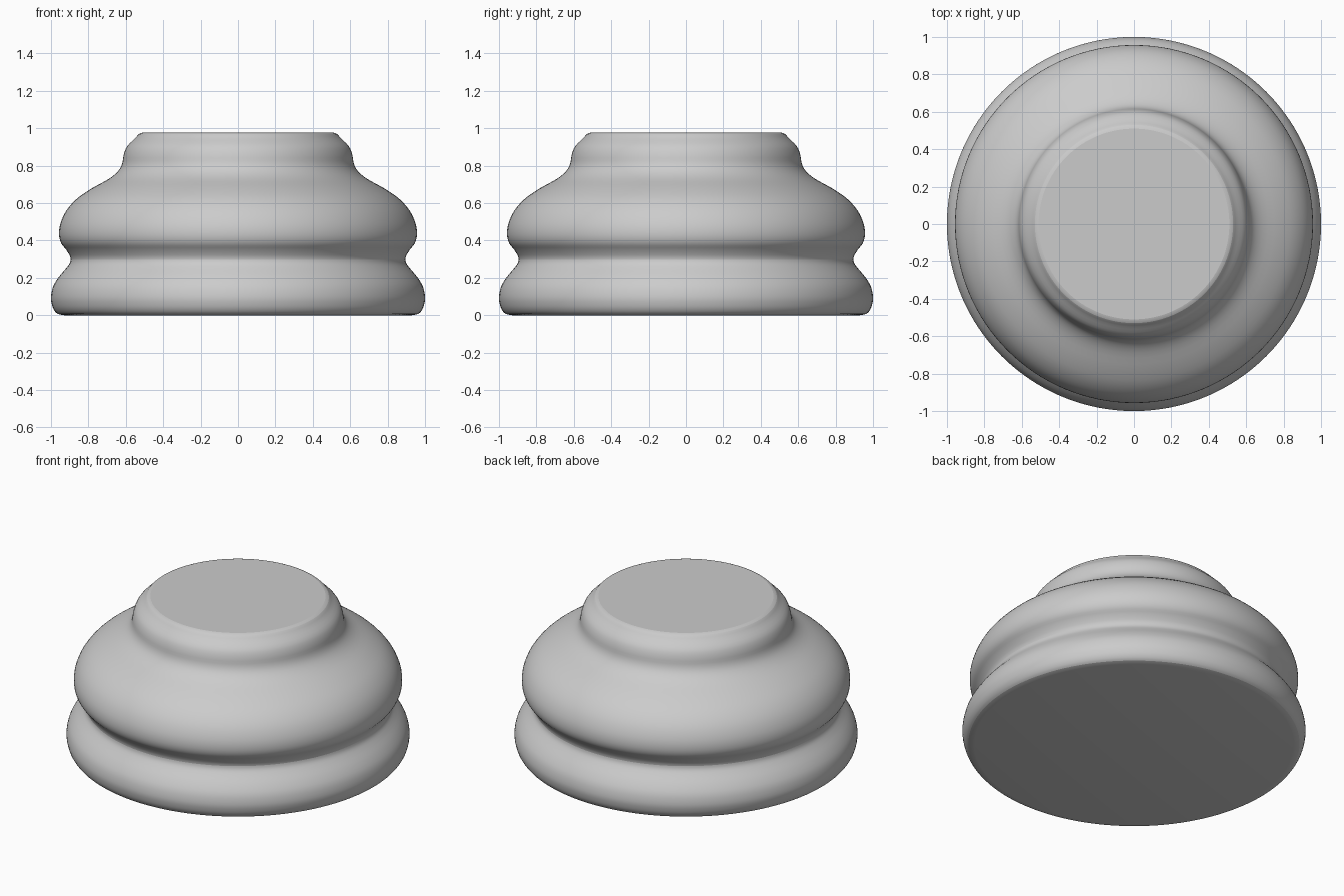
import bpy, bmesh
from math import tau, radians
from mathutils import Vector

if "Cube" in bpy.data.objects:
    bpy.data.objects.remove(bpy.data.objects["Cube"])

# Outer profile (radius, height), from the bottom rim to the top rim
profile = [(0.93, 0.0), (0.965, 0.008), (0.985, 0.03), (0.996, 0.06), (1.0, 0.10),
           (0.988, 0.155), (0.958, 0.205), (0.92, 0.25), (0.899, 0.28), (0.896, 0.31),
           (0.918, 0.35), (0.945, 0.385), (0.957, 0.43), (0.95, 0.49), (0.918, 0.56),
           (0.86, 0.625), (0.78, 0.68), (0.69, 0.73), (0.642, 0.77), (0.62, 0.81),
           (0.611, 0.86), (0.592, 0.905), (0.55, 0.947), (0.53, 0.969), (0.51, 0.977)]


def smooth_curve(points, steps):
    """Catmull-Rom curve through the points."""
    p = [Vector(q) for q in points]
    p = [p[0]] + p + [p[-1]]
    out = []
    for a, b, c, d in zip(p, p[1:], p[2:], p[3:]):
        for i in range(steps):
            t = i / steps
            out.append(0.5 * (2 * b + (c - a) * t + (2 * a - 5 * b + 4 * c - d) * t * t
                              + (3 * b - a - 3 * c + d) * t ** 3))
    return out + [p[-1]]


# Turned body: the profile revolved around z, closed flat at both ends
bm = bmesh.new()
curve = smooth_curve(profile, 3)
verts = [bm.verts.new((q.x, 0, q.y)) for q in curve]
edges = [bm.edges.new(pair) for pair in zip(verts, verts[1:])]
bmesh.ops.spin(bm, geom=verts + edges, cent=(0, 0, 0), axis=(0, 0, 1),
               angle=tau, steps=128, use_merge=True)
bmesh.ops.remove_doubles(bm, verts=bm.verts[:], dist=1e-5)
bmesh.ops.holes_fill(bm, edges=[e for e in bm.edges if e.is_boundary], sides=0)
bmesh.ops.recalc_face_normals(bm, faces=bm.faces[:])

mesh = bpy.data.meshes.new("turned_base")
bm.to_mesh(mesh)
bm.free()
body = bpy.data.objects.new("turned_base", mesh)
bpy.context.collection.objects.link(body)
bpy.context.view_layer.objects.active = body
body.select_set(True)
bpy.ops.object.shade_smooth_by_angle(angle=radians(15))
